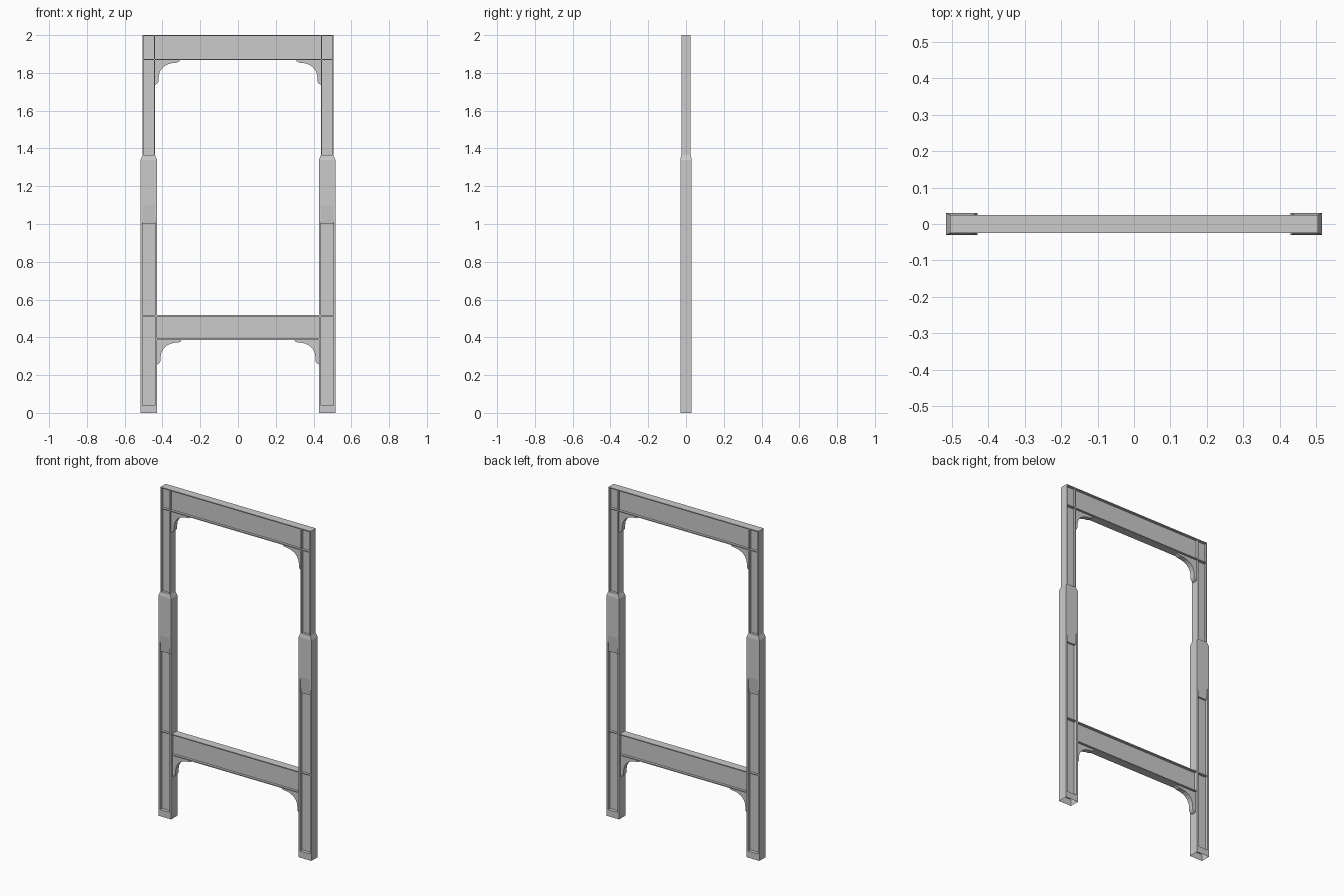
import bpy, bmesh

if "Cube" in bpy.data.objects:
    bpy.data.objects.remove(bpy.data.objects["Cube"])

PX, PW = -0.472, 0.033      # post centre and half width
WEB, FL = 0.010, 0.025      # half depth of web and of flange
T = 0.006                   # flange thickness


def make(name, bm):
    bmesh.ops.recalc_face_normals(bm, faces=bm.faces)
    me = bpy.data.meshes.new(name)
    bm.to_mesh(me)
    bm.free()
    ob = bpy.data.objects.new(name, me)
    bpy.context.collection.objects.link(ob)
    return ob


def prism(name, pts, place, a, b):
    """Extrude a 2D outline from a to b; place maps (u, v, w) to xyz."""
    bm = bmesh.new()
    r0, r1 = [[bm.verts.new(place(u, v, w)) for u, v in pts] for w in (a, b)]
    bm.faces.new(r0)
    bm.faces.new(r1)
    n = len(pts)
    for i in range(n):
        j = (i + 1) % n
        bm.faces.new((r0[i], r0[j], r1[j], r1[i]))
    return make(name, bm)


def mirror_x(ob):
    ob.modifiers.new("Mirror", 'MIRROR').use_mirror_merge = False


def i_section(c, h):
    """I-beam outline: u across the flanges, v is depth."""
    return [(c - h, -FL), (c - h + T, -FL), (c - h + T, -WEB), (c + h - T, -WEB),
            (c + h - T, -FL), (c + h, -FL), (c + h, FL), (c + h - T, FL),
            (c + h - T, WEB), (c - h + T, WEB), (c - h + T, FL), (c - h, FL)]


# upper posts
mirror_x(prism("upper_post", i_section(PX, PW),
               lambda u, v, w: (u, v, w), 1.36, 2.0))

# cross rails
along_x = lambda u, v, w: (w, v, u)
prism("top_rail", i_section(1.934, 0.066), along_x, PX - PW, -PX + PW)
prism("lower_rail", i_section(0.452, 0.065), along_x, -0.429, 0.429)

# lower sleeves with chamfered top
bm = bmesh.new()
rings = []
for z, hx, hy in ((0, 0.043, 0.03), (1.34, 0.043, 0.03), (1.365, PW, FL)):
    rings.append([bm.verts.new((PX + sx * hx, sy * hy, z))
                  for sx, sy in ((-1, -1), (1, -1), (1, 1), (-1, 1))])
for lo, hi in zip(rings, rings[1:]):
    for i in range(4):
        j = (i + 1) % 4
        bm.faces.new((lo[i], lo[j], hi[j], hi[i]))
bm.faces.new(rings[0])
bm.faces.new(rings[-1])
sleeve = make("lower_sleeve", bm)

# long recess front and back, fading out through a ramp
recess = [(0.05, 0.04), (WEB, 0.04), (WEB, 1.0), (0.021, 1.0), (0.0318, 1.12), (0.05, 1.12)]
for s in (-1, 1):
    cutter = prism("recess_cutter", recess, lambda u, v, w: (w, s * u, v), PX - PW, PX + PW)
    cutter.hide_render = True
    bpy.context.view_layer.objects.active = sleeve
    mod = sleeve.modifiers.new("Recess", 'BOOLEAN')
    mod.operation, mod.solver, mod.object = 'DIFFERENCE', 'EXACT', cutter
    bpy.ops.object.modifier_apply(modifier=mod.name)
    bpy.data.objects.remove(cutter)

# sleeve is open underneath
bm = bmesh.new()
bm.from_mesh(sleeve.data)
bottom = [f for f in bm.faces if all(v.co.z < 0.001 for v in f.verts)]
bmesh.ops.delete(bm, geom=bottom, context='FACES')
bm.to_mesh(sleeve.data)
bm.free()
mirror_x(sleeve)

# rail flange showing inside the sleeve recess
mirror_x(prism("sleeve_cross_rib",
               [(0.511, -FL), (0.517, -FL), (0.517, FL), (0.511, FL)],
               along_x, PX - PW, PX + PW))

# curved corner brackets (offsets from the inside corner)
bracket = [(0, 0), (0.13, 0), (0.128, -0.007), (0.116, -0.014), (0.092, -0.016),
           (0.068, -0.022), (0.047, -0.034), (0.032, -0.050), (0.023, -0.068),
           (0.019, -0.092), (0.019, -0.112), (0.012, -0.124), (0, -0.131)]
for name, x0, z0 in (("upper_bracket", PX + PW, 1.868), ("lower_bracket", -0.429, 0.387)):
    mirror_x(prism(name, [(x0 + u, z0 + v) for u, v in bracket],
                   lambda u, v, w: (u, w, v), -0.015, 0.015))
